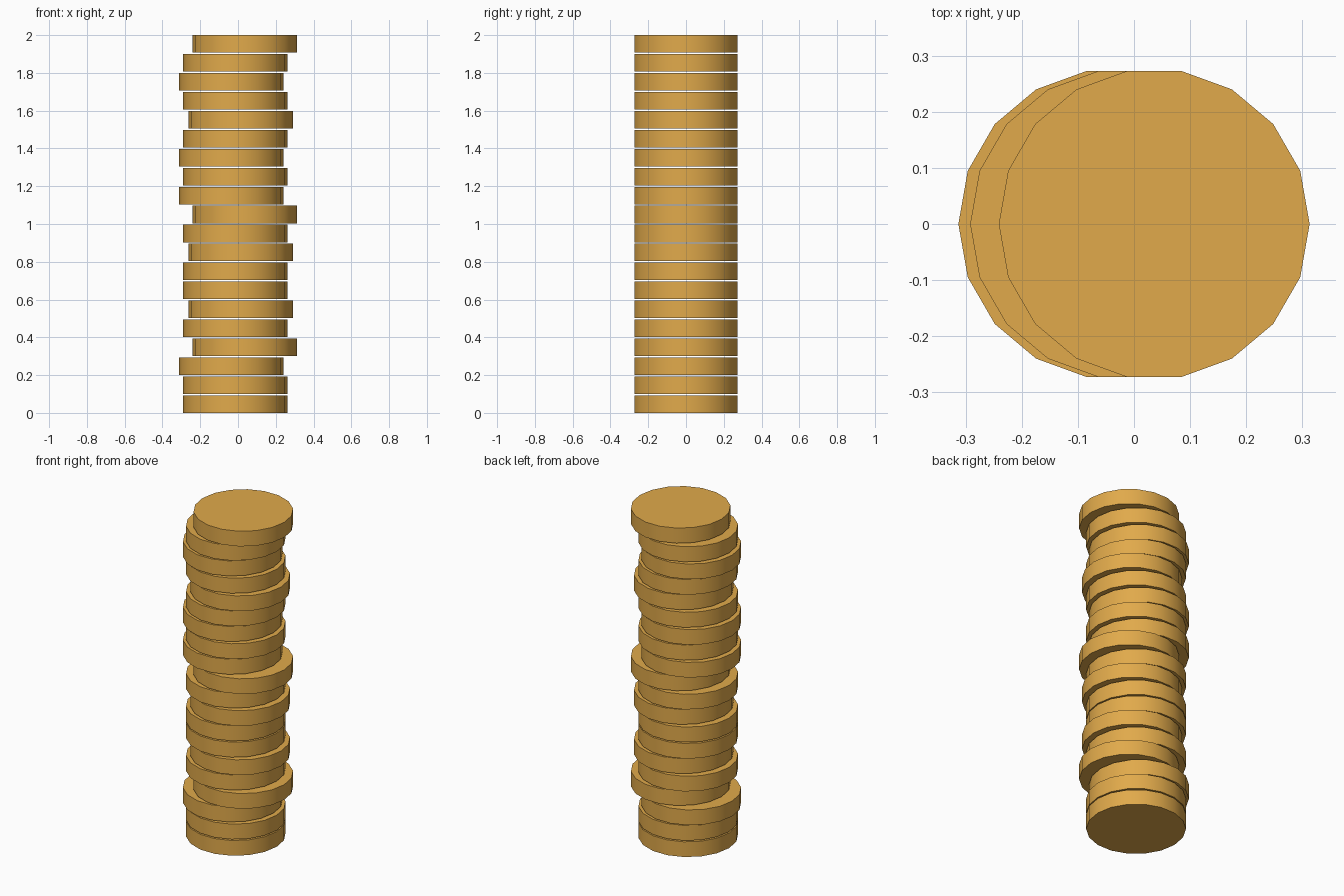
import bpy

if "Cube" in bpy.data.objects:
    bpy.data.objects.remove(bpy.data.objects["Cube"])

RADIUS, THICK, COUNT = 0.277, 0.093, 20
PITCH = (2.0 - THICK) / (COUNT - 1)

gold = bpy.data.materials.new("gold")
gold.diffuse_color = (0.75, 0.40, 0.07, 1)
gold.use_nodes = True
gold.node_tree.nodes["Principled BSDF"].inputs["Base Color"].default_value = gold.diffuse_color

# sideways shift of each coin, bottom to top
A, B = 0.015, 0.036
shifts = [-A, -A, -B, B, -A, A, -A, -A, A, -A,
          B, -B, -A, -B, -A, A, -A, -B, -A, B]


def coin(index, x):
    bpy.ops.mesh.primitive_cylinder_add(
        vertices=18, radius=RADIUS, depth=THICK,
        location=(x, 0, index * PITCH + THICK / 2))
    ob = bpy.context.object
    ob.name = f"coin_{index + 1:02d}"
    # a corner of the 18-sided outline points along +x
    ob.rotation_euler.z = 1.5707963
    bpy.ops.object.transform_apply(location=False, rotation=True, scale=False)
    ob.data.materials.append(gold)
    bpy.ops.object.shade_smooth_by_angle()


# stack of coins
for i, x in enumerate(shifts):
    coin(i, x)
